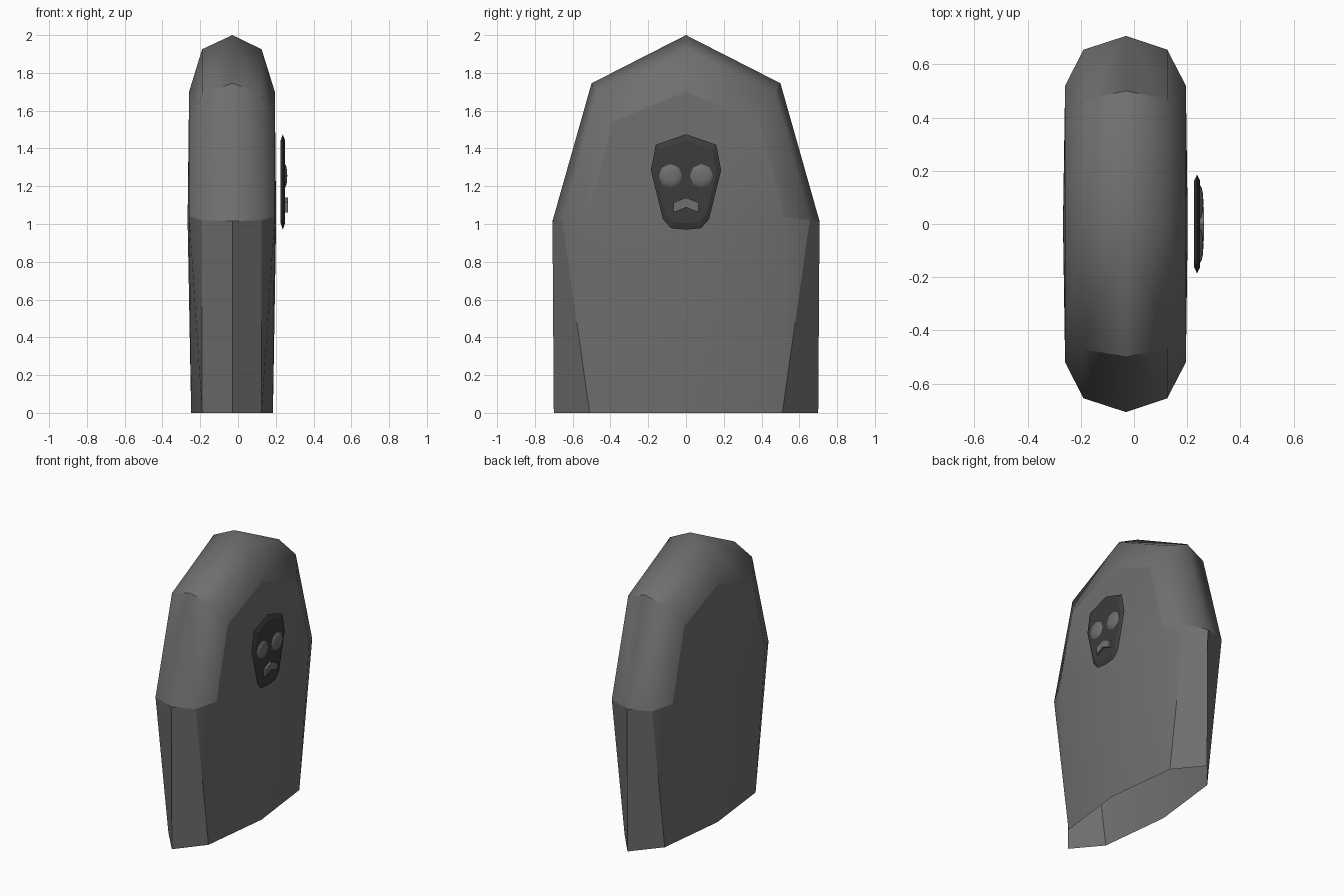
import bpy, bmesh, math
from mathutils import Matrix

if "Cube" in bpy.data.objects:
    bpy.data.objects.remove(bpy.data.objects["Cube"])


def grey(name, v):
    mat = bpy.data.materials.new(name)
    mat.diffuse_color = (v, v, v, 1)
    mat.use_nodes = True
    mat.node_tree.nodes["Principled BSDF"].inputs["Base Color"].default_value = mat.diffuse_color
    return mat


stone, dark = grey("stone_grey", 0.16), grey("mask_dark", 0.045)


def finish(bm, name, mat, angle=None):
    bmesh.ops.recalc_face_normals(bm, faces=bm.faces)
    for f in bm.faces:
        f.smooth = True
    me = bpy.data.meshes.new(name)
    bm.to_mesh(me)
    bm.free()
    ob = bpy.data.objects.new(name, me)
    bpy.context.collection.objects.link(ob)
    me.materials.append(mat)
    if angle:
        bpy.ops.object.select_all(action='DESELECT')
        ob.select_set(True)
        bpy.context.view_layer.objects.active = ob
        bpy.ops.object.shade_smooth_by_angle(angle=math.radians(angle))
    return ob


def mirrored(half):
    """Close a y >= 0 outline by mirroring it in y."""
    return half + [(-y, z) for y, z in reversed(half) if y > 0]


def loft(bm, layers):
    """Stack (x, outline) layers into a closed solid."""
    rings = [[bm.verts.new((x, y, z)) for y, z in pts] for x, pts in layers]
    n = len(rings[0])
    for a, b in zip(rings, rings[1:]):
        for i in range(n):
            j = (i + 1) % n
            bm.faces.new((a[i], a[j], b[j], b[i]))
    bm.faces.new(rings[0])
    bm.faces.new(rings[-1])


# Rounded hollow body: half-dome arches on an eight-sided base, open below
bm = bmesh.new()


def arch(x, side, shoulder, top):
    pts = mirrored([(0, top), shoulder, side])
    return [bm.verts.new((x, *pts[i])) for i in (2, 1, 0, 4, 3)]


# mirrored() lists apex, right shoulder, right side, left side, left shoulder
def ordered(a):
    return [a[0], a[1], a[2], a[3], a[4]]


sharp = []
mid = ordered(arch(-0.03, (0.707, 1.015), (0.50, 1.745), 2.0))
mid_base = [bm.verts.new((-0.03, s * 0.70, 0)) for s in (1, -1)]
for x1, x2, xp, xb in ((0.125, 0.195, 0.202, 0.185),
                       (-0.19, -0.259, -0.267, -0.248)):
    a1 = ordered(arch(x1, (0.655, 1.02), (0.47, 1.69), 1.925))
    a2 = ordered(arch(x2, (0.52, 1.04), (0.39, 1.54), 1.70))
    pole = bm.verts.new((xp, 0, 1.02))
    foot = [bm.verts.new((x1, s * 0.51, 0)) for s in (1, -1)]
    toe = bm.verts.new((xb, 0, 0))
    for i in range(4):
        bm.faces.new((mid[i], mid[i + 1], a1[i + 1], a1[i]))
        bm.faces.new((a1[i], a1[i + 1], a2[i + 1], a2[i]))
        bm.faces.new((a2[i], a2[i + 1], pole))
        sharp.append((a2[i], a2[i + 1]))
    for i in (1, 3):
        sharp.append((mid[i], a1[i]))
    for k, i in ((0, 0), (1, -1)):
        bm.faces.new((mid[i], a1[i], foot[k], mid_base[k]))
        bm.faces.new((a1[i], a2[i], foot[k]))
        bm.faces.new((a2[i], toe, foot[k]))
        bm.faces.new((a2[i], pole, toe))
        sharp += [(mid[i], a1[i]), (a1[i], a2[i]), (a1[i], foot[k]),
                  (mid[i], mid_base[k])]
for pair in sharp:
    bm.edges.get(pair).smooth = False
finish(bm, "body", stone)

# Dark mask plate with bevelled rim, floating in front of the body
outline = mirrored([(0, 1.475), (0.16, 1.42), (0.186, 1.285),
                    (0.122, 1.025), (0.08, 0.978), (0, 0.97)])


def scaled(k):
    return [(y * k, 1.23 + (z - 1.23) * k) for y, z in outline]


bm = bmesh.new()
loft(bm, [(0.226, scaled(0.87)), (0.237, outline), (0.249, scaled(0.87))])
finish(bm, "mask", dark, 15)

# Flattened round eyes
for name, s in (("left_eye", -1), ("right_eye", 1)):
    bm = bmesh.new()
    bmesh.ops.create_uvsphere(
        bm, u_segments=8, v_segments=6, radius=1,
        matrix=Matrix.Translation((0.247, s * 0.082, 1.255))
        @ Matrix.Diagonal((0.014, 0.065, 0.065, 1))
        @ Matrix.Rotation(math.pi / 2, 4, 'Y'))
    finish(bm, name, stone, 45)

# Chevron mouth
bm = bmesh.new()
mouth = [(-0.065, 1.113), (0, 1.14), (0.065, 1.113),
         (0.065, 1.062), (0, 1.088), (-0.065, 1.062)]
loft(bm, [(0.247, mouth), (0.264, mouth)])
finish(bm, "mouth", stone, 30)
